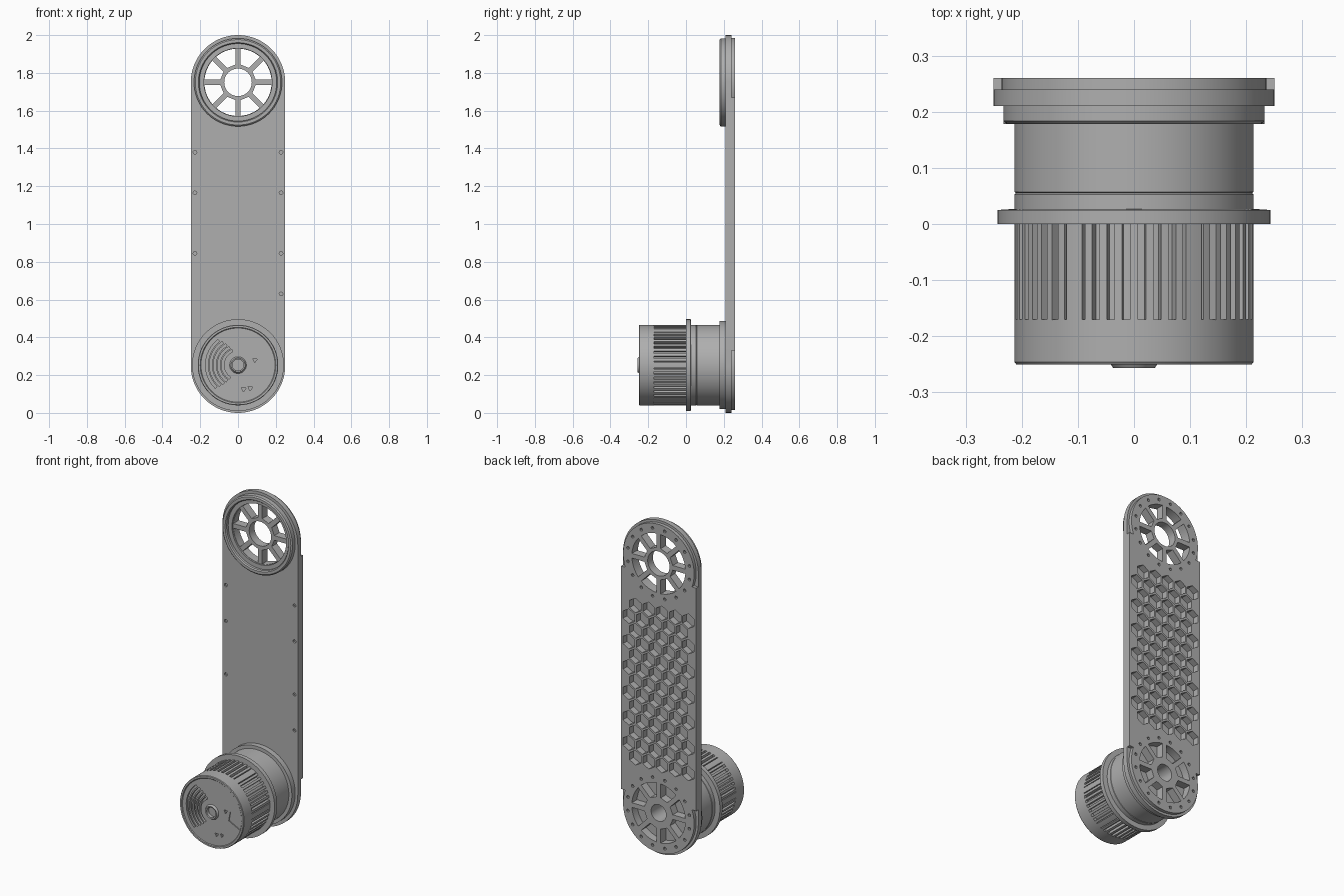
import bpy, bmesh, math
from math import sin, cos, pi, asin, radians

cube = bpy.data.objects.get("Cube")
if cube:
    bpy.data.objects.remove(cube)

grey = bpy.data.materials.new("machined grey")
grey.use_nodes = True
COLOUR = (0.43, 0.43, 0.43, 1)
grey.diffuse_color = COLOUR
grey.node_tree.nodes["Principled BSDF"].inputs["Base Color"].default_value = COLOUR

LOW, HIGH, R = 0.253, 1.75, 0.25     # pivot heights and arm radius


def finish(name, bm):
    bmesh.ops.recalc_face_normals(bm, faces=bm.faces)
    mesh = bpy.data.meshes.new(name)
    bm.to_mesh(mesh)
    bm.free()
    ob = bpy.data.objects.new(name, mesh)
    bpy.context.collection.objects.link(ob)
    mesh.materials.append(grey)
    return ob


def smooth(ob):
    bpy.ops.object.select_all(action='DESELECT')
    ob.select_set(True)
    bpy.context.view_layer.objects.active = ob
    bpy.ops.object.shade_smooth_by_angle(angle=radians(35))


def prism(bm, pts, y0, y1):
    a = [bm.verts.new((x, y0, z)) for x, z in pts]
    b = [bm.verts.new((x, y1, z)) for x, z in pts]
    bm.faces.new(a)
    bm.faces.new(b[::-1])
    for i in range(len(a)):
        j = (i + 1) % len(a)
        bm.faces.new((a[i], b[i], b[j], a[j]))


def arc(r, a0, a1, n, cz, cx=0):
    return [(cx + r * cos(a0 + (a1 - a0) * i / n), cz + r * sin(a0 + (a1 - a0) * i / n))
            for i in range(n + 1)]


def disc(r, n, cz, cx=0, start=0):
    return arc(r, start, start + 2 * pi, n, cz, cx)[:-1]


def lathe(name, profile, cz, closed=False, n=96):
    bm = bmesh.new()
    rings = []
    for r, y in profile:
        if r == 0:
            rings.append([bm.verts.new((0, y, cz))] * n)
        else:
            rings.append([bm.verts.new((x, y, z)) for x, z in disc(r, n, cz)])
    pairs = list(zip(rings, rings[1:]))
    if closed:
        pairs.append((rings[-1], rings[0]))
    for p, q in pairs:
        for i in range(n):
            j = (i + 1) % n
            bm.faces.new(list(dict.fromkeys((p[i], p[j], q[j], q[i]))))
    return finish(name, bm)


def cut(ob, cutter):
    mod = ob.modifiers.new("cut", 'BOOLEAN')
    mod.operation, mod.solver, mod.object = 'DIFFERENCE', 'EXACT', cutter
    cutter.hide_render = True
    cutter.hide_viewport = False
    bpy.context.view_layer.objects.active = ob
    bpy.ops.object.modifier_apply(modifier=mod.name)


# Cutter for the arm: spoked windows, honeycomb pockets, screw holes
bm = bmesh.new()
for cz in (LOW, HIGH):
    for k in range(8):
        a, b = k * pi / 4, (k + 1) * pi / 4
        o, i = asin(0.014 / 0.178), asin(0.014 / 0.095)
        window = arc(0.178, a + o, b - o, 6, cz) + arc(0.095, b - i, a + i, 1, cz)
        prism(bm, window, 0.1, 0.3)
        for turn in (pi / 16, 3 * pi / 16):
            x, z = 0.208 * cos(a + turn), cz + 0.208 * sin(a + turn)
            prism(bm, disc(0.009, 8, z, x), 0.245, 0.3)
    prism(bm, disc(0.073 if cz == HIGH else 0.05, 32, cz), 0.1, 0.3)
PITCH = 0.088
for row in range(13):
    z = 1.0 + (row - 6) * PITCH * 0.866
    shift = PITCH / 4 * (1 if row % 2 else -1)
    for col in range(-2, 3):
        prism(bm, disc(0.044, 6, z, col * PITCH + shift, pi / 6), 0.222, 0.3)
for z, sides in ((1.38, (-1, 1)), (1.165, (-1, 1)), (0.845, (-1, 1)), (0.63, (1,))):
    for s in sides:
        prism(bm, disc(0.01, 8, z, s * 0.228), 0.1, 0.221)
cutter = finish("arm_cutter", bm)

# Arm front plate: rounded ends
bm = bmesh.new()
prism(bm, arc(R, 0, pi, 40, HIGH) + arc(R, pi, 2 * pi, 40, R), 0.21, 0.24)
front_plate = finish("arm_front_plate", bm)

# Arm back plate: narrower round ends with square shoulders
bm = bmesh.new()
t = radians(20)
top = arc(0.236, -t, pi + t, 40, HIGH)
bottom = arc(0.236, pi - t, 2 * pi + t, 40, R)
lo, hi = bottom[0][1], top[0][1]
outline = top + [(-R, hi), (-R, lo)] + bottom + [(R, lo), (R, hi)]
prism(bm, outline, 0.24, 0.26)
back_plate = finish("arm_back_plate", bm)
for plate in (front_plate, back_plate):
    cut(plate, cutter)
    smooth(plate)
bpy.data.objects.remove(cutter)

# Upper bearing ring on the front of the arm
smooth(lathe("upper_ring", [(0.205, 0.212), (0.205, 0.185), (0.21, 0.178), (0.226, 0.178),
                            (0.233, 0.184), (0.233, 0.212)], HIGH, True))
smooth(lathe("upper_ring_step", [(0.18, 0.212), (0.18, 0.2), (0.207, 0.2), (0.207, 0.212)],
             HIGH, True))

# Motor housing: cap, recessed fin bed, flange, collar, mounting ring
housing = lathe("motor_housing", [
    (0, -0.246), (0.196, -0.246), (0.2, -0.25), (0.21, -0.25), (0.213, -0.246),
    (0.213, -0.17), (0.193, -0.17), (0.193, 0), (0.243, 0), (0.243, 0.025), (0.213, 0.027),
    (0.213, 0.053), (0.21, 0.055), (0.213, 0.057), (0.213, 0.178), (0.233, 0.178),
    (0.233, 0.212), (0.05, 0.212), (0.05, 0.12), (0, 0.12)], LOW)

# Worn grooves in the motor cap
bm = bmesh.new()
for k in range(5):
    r = 0.075 + k * 0.021
    a0, a1 = radians(112 + k * 4), radians(238 - k * 3)
    prism(bm, arc(r + 0.013, a0, a1, 12, LOW) + arc(r, a1, a0, 12, LOW),
          -0.3, -0.222 - 0.003 * k)
for x, z in ((0.03, 0.125), (0.065, 0.13), (0.09, 0.28)):
    prism(bm, disc(0.014, 3, z, x, 0.4), -0.3, -0.235)
prism(bm, disc(0.03, 24, LOW), -0.3, -0.235)
prism(bm, [(0.11, 0.23), (0.18, 0.195), (0.195, 0.235), (0.12, 0.285)], -0.3, -0.24)
groove_cutter = finish("groove_cutter", bm)
cut(housing, groove_cutter)
bpy.data.objects.remove(groove_cutter)
smooth(housing)

# Hub collar on the cap
smooth(lathe("cap_hub", [(0.03, -0.24), (0.03, -0.255), (0.037, -0.257), (0.045, -0.245)],
             LOW, True, 32))

# Cooling fins, some joined into wider blocks
bm = bmesh.new()
COUNT = 48
for k in range(COUNT):
    a = 2 * pi * k / COUNT
    half = 0.032 if k % 8 else 0.075
    prism(bm, arc(0.213, a - half, a + half, 3, LOW) + arc(0.19, a + half, a - half, 1, LOW),
          -0.171, 0.001)
smooth(finish("cooling_fins", bm))
